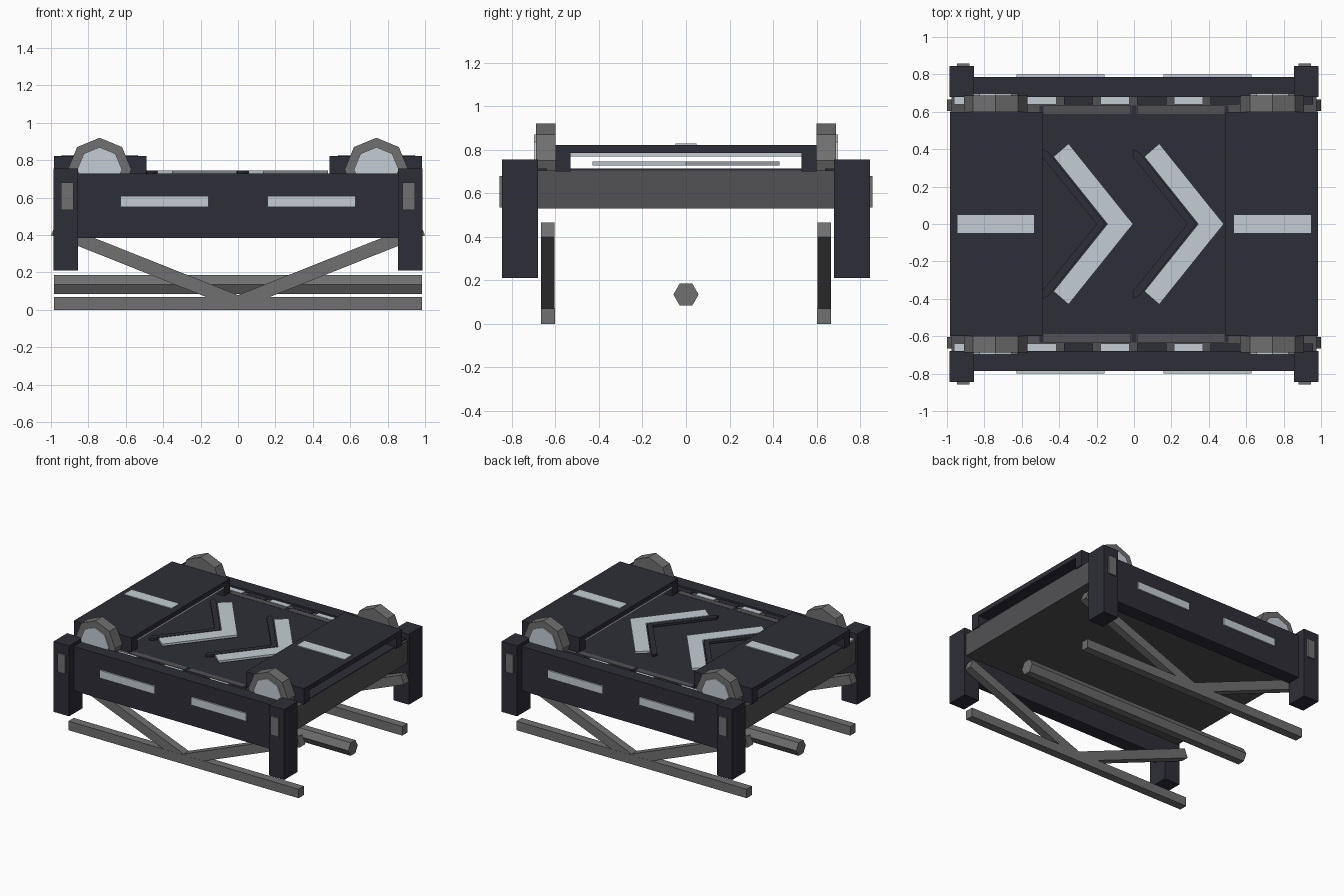
import bpy, math
from mathutils import Matrix, Vector

if "Cube" in bpy.data.objects:
    bpy.data.objects.remove(bpy.data.objects["Cube"])


def material(name, rgb):
    m = bpy.data.materials.new(name)
    m.diffuse_color = (*rgb, 1)
    m.use_nodes = True
    m.node_tree.nodes["Principled BSDF"].inputs["Base Color"].default_value = m.diffuse_color
    return m


DARK = material("dark_panel", (0.027, 0.027, 0.038))
BODY = material("body_grey", (0.085, 0.083, 0.088))
STEEL = material("mid_grey", (0.16, 0.16, 0.16))
LIGHT = material("pale_light", (0.55, 0.61, 0.66))


def mesh_object(name, verts, faces, mat):
    me = bpy.data.meshes.new(name)
    me.from_pydata(verts, [], faces)
    me.materials.append(mat)
    ob = bpy.data.objects.new(name, me)
    bpy.context.collection.objects.link(ob)
    return ob


def prism(name, outline, depth, place, mat):
    """Extrude a counter-clockwise 2D outline; place(u, v, w) maps to world."""
    n = len(outline)
    verts = [place(u, v, w) for w in depth for u, v in outline]
    faces = [tuple(reversed(range(n))), tuple(range(n, 2 * n))]
    faces += [(i, (i + 1) % n, n + (i + 1) % n, n + i) for i in range(n)]
    ob = mesh_object(name, verts, faces, mat)
    import bmesh
    bm = bmesh.new()
    bm.from_mesh(ob.data)
    bmesh.ops.recalc_face_normals(bm, faces=bm.faces)
    bm.to_mesh(ob.data)
    bm.free()
    return ob


def box(name, x, y, z, mat):
    rect = [(x[0], y[0]), (x[1], y[0]), (x[1], y[1]), (x[0], y[1])]
    return prism(name, rect, z, lambda u, v, w: (u, v, w), mat)


def span(a, b, s):
    return tuple(sorted((a * s, b * s)))


def ring(r, n, cu, cv, start=0.0):
    return [(cu + r * math.cos(start + math.tau * i / n),
             cv + r * math.sin(start + math.tau * i / n)) for i in range(n)]


def xz(u, v, w):
    return (u, w, v)


# Main platform and belt
box("platform", (-0.975, 0.975), (-0.69, 0.69), (0.53, 0.705), BODY)
box("belt", (-0.975, 0.975), (-0.588, 0.588), (0.70, 0.713), DARK)

# Central six-sided tube under the platform
prism("central_tube", ring(0.058, 6, 0, 0.135), (-0.985, 0.985),
      lambda u, v, w: (w, u, v), STEEL)

# Tunnel hoods over both ends, with top stripe and inner light strip
for sx, side in ((-1, "left"), (1, "right")):
    hx = span(0.49, 0.985, sx)
    profile = [(-0.6, 0.70), (-0.53, 0.70), (-0.53, 0.785), (0.53, 0.785),
               (0.53, 0.70), (0.6, 0.70), (0.6, 0.822), (-0.6, 0.822)]
    prism(f"{side}_hood", profile, hx, lambda u, v, w: (w, u, v), DARK)
    box(f"{side}_hood_stripe", span(0.535, 0.945, sx), (-0.048, 0.048),
        (0.82, 0.828), LIGHT)
    box(f"{side}_hood_light", span(0.492, 0.515, sx), (-0.53, 0.53),
        (0.77, 0.786), LIGHT)

# Direction arrows on the belt: pale chevron with a thin dark one behind
pale = [(-0.005, 0), (-0.35, 0.43), (-0.43, 0.36), (-0.142, 0)]
thin = [(-0.152, 0), (-0.455, 0.382), (-0.487, 0.4), (-0.492, 0.36), (-0.2, 0)]
for dx in (0, 0.485):
    for name, half, mat in (("arrow", pale, LIGHT), ("arrow_shadow", thin, DARK)):
        outline = [(x + dx, y) for x, y in half]
        outline += [(x + dx, -y) for x, y in reversed(half[1:-1])]
        prism(name, outline, (0.728, 0.745), lambda u, v, w: (u, v, w), mat)

for sy, end in ((-1, "front"), (1, "back")):
    # Side rail and its two long lights
    box(f"{end}_rail", (-0.86, 0.86), span(0.68, 0.786, sy), (0.385, 0.728), DARK)
    for sx in (-1, 1):
        box(f"{end}_rail_light", span(0.157, 0.628, sx), span(0.78, 0.798, sy),
            (0.55, 0.61), LIGHT)

        # Corner post and plate
        box(f"{end}_post", span(0.855, 0.987, sx), span(0.68, 0.845, sy),
            (0.21, 0.755), DARK)
        box(f"{end}_post_plate", span(0.88, 0.947, sx), span(0.84, 0.857, sy),
            (0.535, 0.68), STEEL)

        # Eight-sided roller with pale disc
        prism(f"{end}_roller", ring(0.17, 8, sx * 0.74, 0.75), span(0.6, 0.688, sy),
              xz, STEEL)
        prism(f"{end}_roller_disc", ring(0.12, 8, sx * 0.74, 0.75),
              span(0.68, 0.697, sy), xz, LIGHT)

        # Diagonal brace
        a, b = Vector((0, 0.04)), Vector((0.986, 0.432))
        nrm = Vector((a.y - b.y, b.x - a.x)).normalized() * 0.036
        corners = [a - nrm, b - nrm, b + nrm, a + nrm]
        prism(f"{end}_brace", [(c.x * sx, c.y) for c in corners],
              span(0.603, 0.665, sy), xz, STEEL)

        # Kerb along the belt
        box(f"{end}_kerb", span(0.015, 0.485, sx), span(0.588, 0.633, sy),
            (0.70, 0.715), BODY)

    for x in (-0.49, 0, 0.49):
        box(f"{end}_kerb_gap", (x - 0.014, x + 0.014), span(0.588, 0.633, sy),
            (0.70, 0.712), DARK)

    # Bottom skid bar
    box(f"{end}_skid", (-0.985, 0.985), span(0.602, 0.666, sy), (0, 0.07), STEEL)

    # Row of alternating pale and dark tiles
    for i in range(10):
        x = -0.885 + 0.196 * i
        box(f"{end}_tile", (x - 0.078, x + 0.078), span(0.638, 0.68, sy),
            (0.70, 0.714), DARK if i % 2 else LIGHT)
